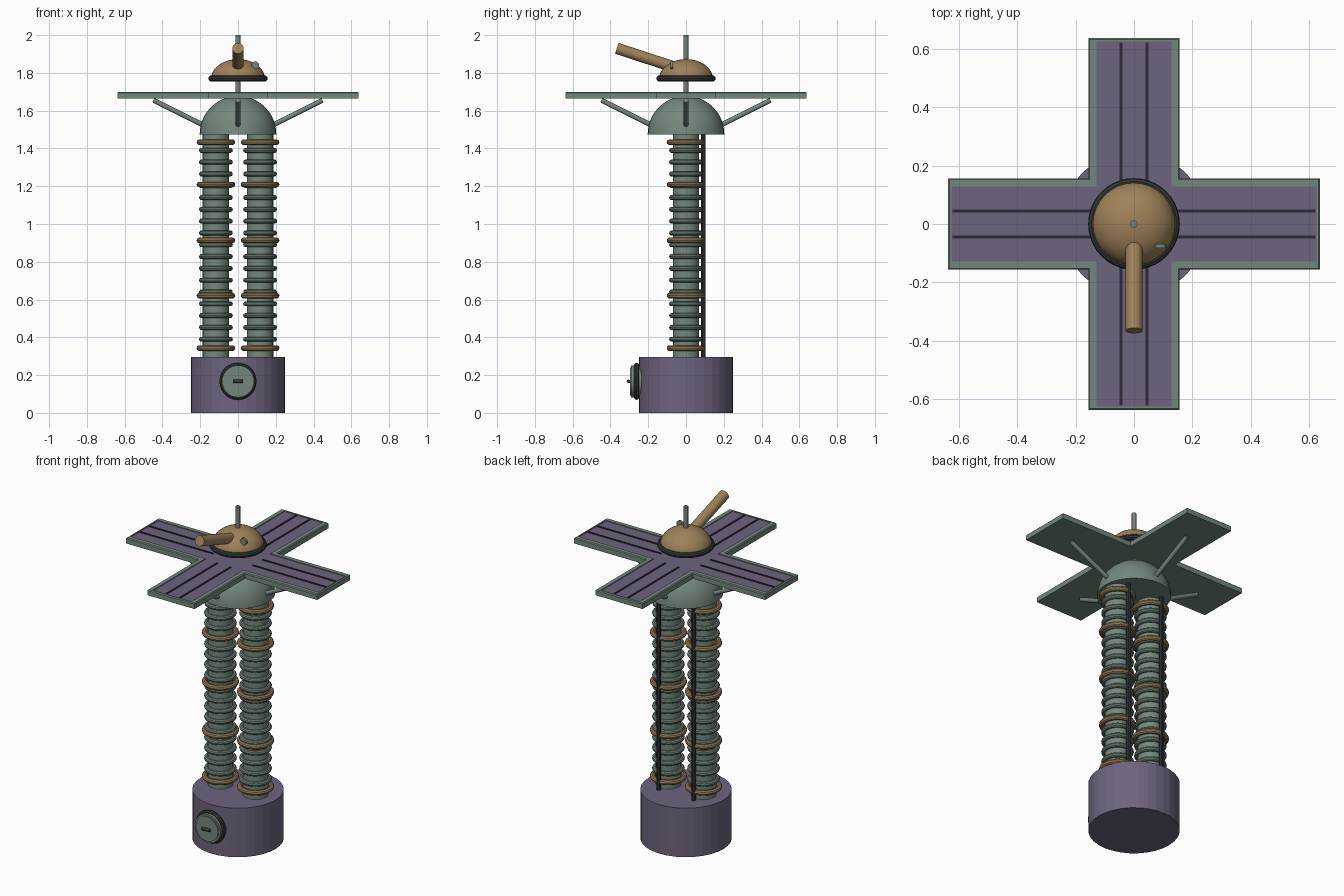
import bpy, bmesh, math
from mathutils import Vector

if "Cube" in bpy.data.objects:
    bpy.data.objects.remove(bpy.data.objects["Cube"])


def material(name, rgb):
    m = bpy.data.materials.new(name)
    m.diffuse_color = (*rgb, 1)
    m.use_nodes = True
    m.node_tree.nodes["Principled BSDF"].inputs["Base Color"].default_value = m.diffuse_color
    return m


GREEN = material("sage green", (0.175, 0.245, 0.205))
PURPLE = material("dusty purple", (0.155, 0.128, 0.208))
GOLD = material("bronze", (0.345, 0.22, 0.10))
DARK = material("charcoal", (0.036, 0.040, 0.038))
SEAM = material("dark plum", (0.028, 0.021, 0.040))


def finish(name, mat, smooth=True):
    o = bpy.context.object
    o.name = name
    o.data.materials.append(mat)
    if smooth:
        bpy.ops.object.shade_smooth_by_angle(angle=math.radians(35))
    return o


def rod(name, a, b, r, mat, sides=16, smooth=True):
    """Cylinder running from point a to point b."""
    a, b = Vector(a), Vector(b)
    d = b - a
    bpy.ops.mesh.primitive_cylinder_add(
        vertices=sides, radius=r, depth=d.length, location=(a + b) / 2,
        rotation=d.to_track_quat('Z', 'Y').to_euler())
    return finish(name, mat, smooth)


def ring(name, loc, major, minor, mat, rot=(0, 0, 0), seg=28):
    bpy.ops.mesh.primitive_torus_add(
        location=loc, rotation=rot, major_radius=major, minor_radius=minor,
        major_segments=seg, minor_segments=10)
    return finish(name, mat)


def dome(name, z, r, h, mat):
    """Closed half ellipsoid standing on height z."""
    bm = bmesh.new()
    bmesh.ops.create_uvsphere(bm, u_segments=32, v_segments=20, radius=1)
    cut = bmesh.ops.bisect_plane(bm, geom=bm.verts[:] + bm.edges[:] + bm.faces[:],
                                 plane_co=(0, 0, 0), plane_no=(0, 0, -1),
                                 clear_outer=True)
    bmesh.ops.holes_fill(bm, edges=[e for e in bm.edges if e.is_boundary])
    bmesh.ops.scale(bm, vec=(r, r, h), verts=bm.verts)
    bmesh.ops.recalc_face_normals(bm, faces=bm.faces)
    make_object(name, bm, z)
    return finish(name, mat)


def make_object(name, bm, z=0):
    me = bpy.data.meshes.new(name)
    bm.to_mesh(me)
    bm.free()
    o = bpy.data.objects.new(name, me)
    o.location.z = z
    bpy.context.collection.objects.link(o)
    bpy.ops.object.select_all(action='DESELECT')
    bpy.context.view_layer.objects.active = o
    o.select_set(True)
    return o


# Drum base
rod("base_drum", (0, 0, 0), (0, 0, 0.295), 0.25, PURPLE, 32, False)

# Round hatch with its rim and handle
quarter = (math.pi / 2, 0, 0)
ring("hatch_rim", (0, -0.261, 0.167), 0.084, 0.014, DARK, quarter)
rod("hatch_door", (0, -0.23, 0.167), (0, -0.29, 0.167), 0.085, GREEN, 32)
rod("hatch_plate", (0, -0.29, 0.167), (0, -0.297, 0.167), 0.074, GREEN, 32)
rod("hatch_stem", (0, -0.29, 0.167), (0, -0.305, 0.167), 0.008, DARK, 12)
rod("hatch_handle", (-0.026, -0.305, 0.167), (0.026, -0.305, 0.167), 0.009, DARK, 12)

# Twin ribbed columns, bronze bands and rear cables
for side, x in (("left", -0.117), ("right", 0.117)):
    rod(side + "_column", (x, 0, 0.28), (x, 0, 1.49), 0.07, GREEN, 24)
    for i in range(17):
        ring(f"{side}_rib_{i}", (x, 0, 0.39 + 0.0625 * i), 0.076, 0.0135, GREEN)
    for i, z in enumerate((0.343, 0.621, 0.913, 1.209, 1.433)):
        ring(f"{side}_band_{i}", (x, 0, z), 0.087, 0.015, GOLD)
    rod(side + "_cable", (x, 0.092, 0.285), (x, 0.092, 1.49), 0.0125, DARK, 10)

# Hub dome under the panels
dome("hub_dome", 1.475, 0.203, 0.203, GREEN)


def cross(w, l):
    """Outline of a plus shape with half width w and half length l."""
    pts = []
    for k in range(4):
        c, s = round(math.cos(k * math.pi / 2)), round(math.sin(k * math.pi / 2))
        for x, y in ((l, -w), (l, w), (w, w)):
            pts.append((c * x - s * y, s * x + c * y))
    return pts


# Cross-shaped panel tray: raised rim around a recessed top
bm = bmesh.new()
levels = [(0.157, 0.638, 1.665), (0.157, 0.638, 1.694), (0.152, 0.633, 1.699),
          (0.128, 0.626, 1.699), (0.128, 0.626, 1.694)]
loops = [[bm.verts.new((x, y, z)) for x, y in cross(w, l)] for w, l, z in levels]
bm.faces.new(loops[0][::-1])
for low, high in zip(loops, loops[1:]):
    for i in range(12):
        j = (i + 1) % 12
        bm.faces.new((low[i], low[j], high[j], high[i]))
bm.faces.new(loops[-1]).material_index = 1
make_object("panel_tray", bm)
finish("panel_tray", GREEN, False).data.materials.append(PURPLE)

# Panel seams and support struts on each of the four arms
for k in range(4):
    c, s = round(math.cos(k * math.pi / 2)), round(math.sin(k * math.pi / 2))
    for off in (-0.045, 0.045):
        bpy.ops.mesh.primitive_cube_add(
            size=1, location=(c * 0.378 - s * off, s * 0.378 + c * off, 1.695))
        bpy.context.object.dimensions = (
            (0.49, 0.010, 0.006) if c else (0.010, 0.49, 0.006))
        finish(f"panel_seam_{k}_{'a' if off < 0 else 'b'}", SEAM, False)
    rod(f"strut_{k}", (c * 0.16, s * 0.16, 1.511), (c * 0.448, s * 0.448, 1.655),
        0.013, GREEN, 12)

# Mast through the turret
rod("mast", (0, 0, 1.66), (0, 0, 2.0), 0.0125, GREEN)

# Turret dome, collar, tube and side lens
dome("turret_dome", 1.768, 0.143, 0.105, GOLD)
ring("turret_collar", (0, 0, 1.77), 0.141, 0.0165, DARK, seg=40)
rod("turret_tube", (0, -0.03, 1.82), (0, -0.366, 1.93), 0.03, GOLD, 24)
rod("turret_lens", (0.092, -0.068, 1.84), (0.092, -0.082, 1.84), 0.02, GREEN, 20)
